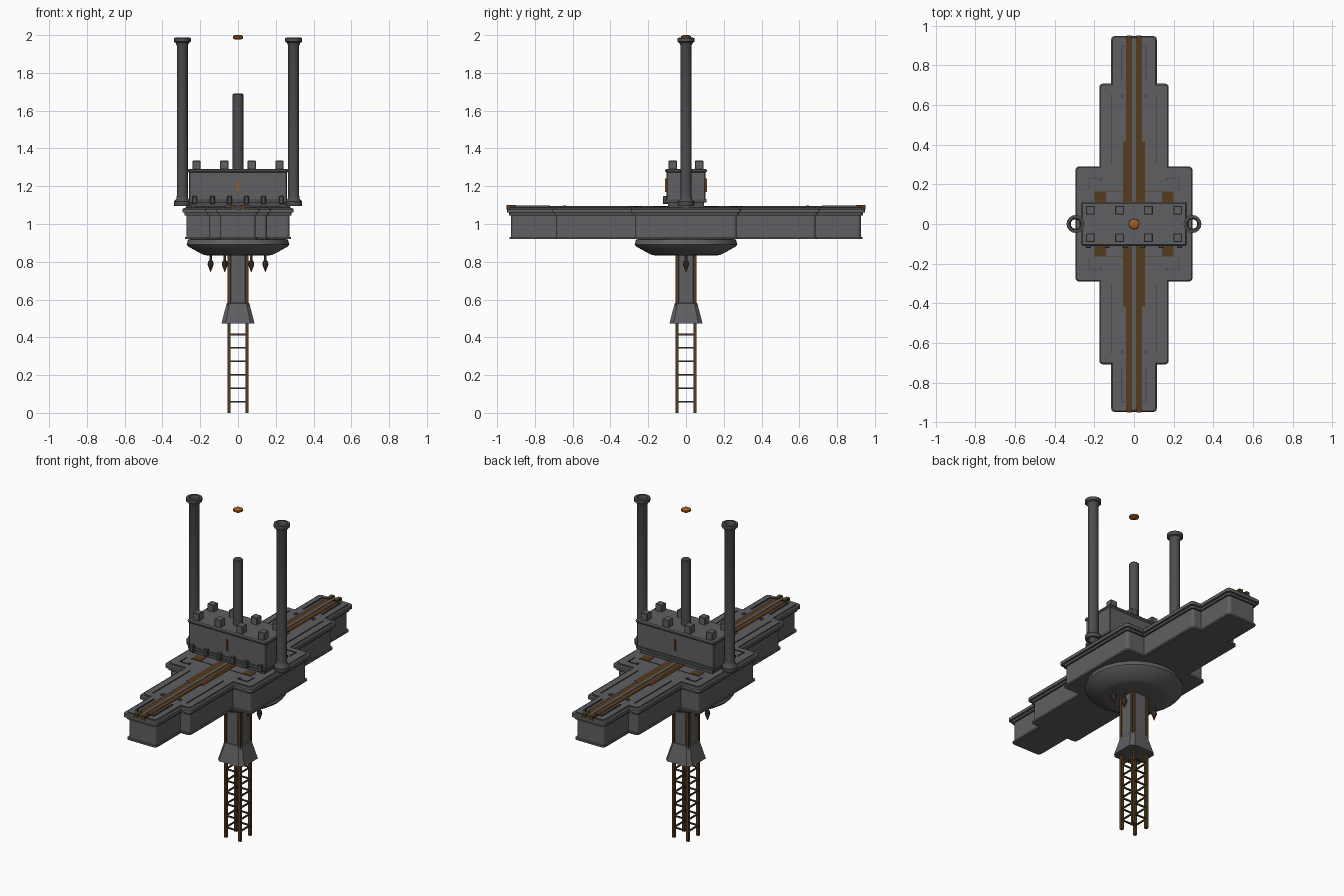
import bpy, bmesh, math
from mathutils import Matrix

if "Cube" in bpy.data.objects:
    bpy.data.objects.remove(bpy.data.objects["Cube"], do_unlink=True)


def material(name, rgb):
    m = bpy.data.materials.new(name)
    m.use_nodes = True
    m.diffuse_color = (*rgb, 1)
    m.node_tree.nodes["Principled BSDF"].inputs["Base Color"].default_value = (*rgb, 1)
    return m


GREY = material("hull grey", (0.115, 0.113, 0.12))
DARK = material("dark steel", (0.075, 0.075, 0.08))
BROWN = material("rust brown", (0.09, 0.045, 0.014))
ORANGE = material("amber", (0.35, 0.11, 0.015))
TIP = material("spike brown", (0.07, 0.035, 0.022))


def finish(bm, name, mat, smooth=False):
    bmesh.ops.recalc_face_normals(bm, faces=bm.faces)
    me = bpy.data.meshes.new(name)
    bm.to_mesh(me)
    bm.free()
    ob = bpy.data.objects.new(name, me)
    me.materials.append(mat)
    bpy.context.collection.objects.link(ob)
    if smooth:
        bpy.ops.object.select_all(action='DESELECT')
        ob.select_set(True)
        bpy.context.view_layer.objects.active = ob
        bpy.ops.object.shade_smooth_by_angle(angle=math.radians(35))
    return ob


def add_box(bm, x0, x1, y0, y1, z0, z1):
    m = (Matrix.Translation(((x0 + x1) / 2, (y0 + y1) / 2, (z0 + z1) / 2))
         @ Matrix.Diagonal((x1 - x0, y1 - y0, z1 - z0, 1)))
    bmesh.ops.create_cube(bm, size=1, matrix=m)


def boxes(name, mat, items, bevel=0):
    bm = bmesh.new()
    for b in items:
        add_box(bm, *b)
    if bevel:
        bmesh.ops.bevel(bm, geom=bm.edges[:], offset=bevel, segments=1, affect='EDGES')
    return finish(bm, name, mat)


def mirrored(items):
    """Repeat boxes given in the +x +y quarter in all four quarters."""
    out = []
    for x0, x1, y0, y1, z0, z1 in items:
        for sx in (1, -1):
            for sy in (1, -1):
                xs, ys = sorted((sx * x0, sx * x1)), sorted((sy * y0, sy * y1))
                out.append((*xs, *ys, z0, z1))
    return out


def lathe(name, mat, profile, x=0, y=0, sides=16, closed=False):
    bm = bmesh.new()
    rings = []
    for r, z in profile:
        rings.append([bm.verts.new((x + r * math.cos(2 * math.pi * i / sides),
                                    y + r * math.sin(2 * math.pi * i / sides), z))
                      for i in range(sides)])
    pairs = list(zip(rings, rings[1:]))
    if closed:
        pairs.append((rings[-1], rings[0]))
    else:
        bm.faces.new(rings[0])
        bm.faces.new(rings[-1])
    for a, b in pairs:
        for i in range(sides):
            j = (i + 1) % sides
            bm.faces.new((a[i], a[j], b[j], b[i]))
    return finish(bm, name, mat, True)


# Stepped deck: layers share one outline with different insets
TIERS = ((0.295, 0.29), (0.175, 0.708), (0.115, 0.948))


def deck_layer(name, inset, z0, z1, mat=GREY, soften=0.0):
    quarter = []
    low = None
    for w, l in TIERS:
        if low is not None:
            quarter.append((w - inset, low))
        quarter.append((w - inset, l - inset))
        low = l - inset
    right = [(x, -y) for x, y in reversed(quarter)] + quarter
    outline = right + [(-x, y) for x, y in reversed(right)]
    bm = bmesh.new()
    face = bm.faces.new([bm.verts.new((x, y, z0)) for x, y in outline])
    new = bmesh.ops.extrude_face_region(bm, geom=[face])["geom"]
    bmesh.ops.translate(bm, vec=(0, 0, z1 - z0),
                        verts=[v for v in new if isinstance(v, bmesh.types.BMVert)])
    bmesh.ops.recalc_face_normals(bm, faces=bm.faces)
    corners = [e for e in bm.edges if abs(e.verts[0].co.z - e.verts[1].co.z) > 1e-4
               and e.calc_face_angle_signed() > 0]
    bmesh.ops.bevel(bm, geom=corners, offset=0.018, segments=3, profile=0.5, affect='EDGES')
    if soften:
        rim = [e for e in bm.edges if all(v.co.z > z1 - 1e-4 for v in e.verts)]
        bmesh.ops.bevel(bm, geom=rim, offset=soften, segments=1, affect='EDGES')
    return finish(bm, name, mat)


deck_layer("deck_bottom_lip", 0.014, 0.92, 0.93)
deck_layer("deck_hull", 0.022, 0.928, 1.05)
deck_layer("deck_cornice", 0.012, 1.045, 1.062, DARK)
deck_layer("deck_rim", 0.0, 1.06, 1.084, GREY, 0.006)
deck_layer("deck_top", 0.016, 1.08, 1.09)

# Painted tracks and pads on the deck
boxes("deck_tracks", BROWN, mirrored([
    (0.009, 0.04, 0, 0.946, 1.085, 1.094),
    (0.04, 0.055, 0, 0.415, 1.085, 1.093),
    (0.14, 0.2, 0.11, 0.165, 1.085, 1.093),
    (0.05, 0.14, 0.162, 0.165, 1.085, 1.092)]))
boxes("track_end_clamps", BROWN, mirrored([(0.012, 0.036, 0.9, 0.95, 1.076, 1.1)]))
boxes("track_center_rail", GREY, [(-0.008, 0.008, -0.94, 0.94, 1.085, 1.095)])

# Dark trim lines, brackets and studs
boxes("deck_trim", DARK, mirrored([
    (0.058, 0.065, 0.72, 0.9, 1.085, 1.097),
    (0.04, 0.065, 0.893, 0.9, 1.085, 1.097),
    (0.112, 0.117, 0.3, 0.655, 1.085, 1.094),
    (0.052, 0.066, 0.635, 0.652, 1.085, 1.097),
    (0.225, 0.23, 0.17, 0.235, 1.085, 1.094),
    (0.18, 0.23, 0.23, 0.235, 1.085, 1.094),
    (0.162, 0.174, 0.22, 0.235, 1.085, 1.096)]))

# Machinery block
boxes("block_base", DARK, [(-0.245, 0.245, -0.095, 0.095, 1.085, 1.13)])
boxes("block_body", GREY, [(-0.26, 0.26, -0.103, 0.103, 1.125, 1.28)], 0.005)
boxes("block_top", GREY, [(-0.266, 0.266, -0.11, 0.11, 1.272, 1.292)], 0.006)
boxes("block_knobs", GREY, [(x - 0.022, x + 0.022, y - 0.022, y + 0.022, 1.285, 1.335)
                            for x in (-0.22, -0.073, 0.073, 0.22) for y in (-0.07, 0.07)], 0.003)
boxes("block_pegs", DARK, [(x - 0.012, x + 0.012, -0.122, -0.09, 1.105, 1.148)
                           for x in (-0.23, -0.135, -0.045, 0.045, 0.135, 0.23)], 0.003)
boxes("block_skirt", DARK, [(-0.26, 0.26, -0.108, 0.108, 1.115, 1.132)])
boxes("block_lights", ORANGE, [(-0.004, 0.004, s * 0.106 - 0.004, s * 0.106 + 0.004, 1.17, 1.24)
                               for s in (-1, 1)])

# Mast, beacon and two hollow towers
lathe("central_mast", DARK, [(0.028, 1.28), (0.028, 1.685), (0.024, 1.69)], sides=12)
lathe("floating_beacon", ORANGE, [(0.016, 1.977), (0.027, 1.983), (0.027, 1.994), (0.016, 2.0)], sides=10)
for side, sx in (("left", 1), ("right", -1)):
    lathe(side + "_tower", DARK,
          [(0.03, 1.095), (0.043, 1.095), (0.045, 1.118), (0.032, 1.132), (0.029, 1.15),
           (0.029, 1.945), (0.036, 1.96), (0.045, 1.965), (0.045, 1.985), (0.03, 1.987),
           (0.024, 1.97), (0.024, 1.11)], x=sx * 0.295, closed=True)
    boxes(side + "_tower_bracket", DARK,
          [(*sorted((sx * 0.235, sx * 0.275)), -0.015, 0.015, 1.09, 1.115)])

# Dish under the deck
lathe("lower_dish", GREY, [(0.22, 0.925), (0.264, 0.918), (0.272, 0.892), (0.262, 0.88),
                           (0.205, 0.848), (0.18, 0.836), (0.165, 0.834)], sides=36)

# Hanging spikes
for i, x in enumerate((-0.145, -0.07, 0.07, 0.145)):
    lathe("spike_shaft_%d" % i, DARK, [(0.007, 0.79), (0.007, 0.84)], x, sides=8)
    lathe("spike_tip_%d" % i, TIP, [(0.001, 0.745), (0.016, 0.785), (0.013, 0.802), (0.006, 0.808)],
          x, sides=8)


# Chamfered square column and flared collar
def column(name, mat, sections):
    bm = bmesh.new()
    rings = []
    for h, c, z in sections:
        pts = [(h, -c), (h, c), (c, h), (-c, h), (-h, c), (-h, -c), (-c, -h), (c, -h)]
        rings.append([bm.verts.new((x, y, z)) for x, y in pts])
    bm.faces.new(rings[0])
    bm.faces.new(rings[-1])
    for a, b in zip(rings, rings[1:]):
        for i in range(8):
            j = (i + 1) % 8
            bm.faces.new((a[i], a[j], b[j], b[i]))
    finish(bm, name, mat)


column("column", GREY, [(0.055, 0.036, 0.57), (0.055, 0.036, 0.84)])
column("flared_collar", GREY, [(0.088, 0.066, 0.472), (0.06, 0.045, 0.58), (0.05, 0.04, 0.584)])

# Lattice legs with rungs on every side
boxes("lattice_legs", BROWN, mirrored([(0.04, 0.056, 0.04, 0.056, 0, 0.835)]))
rungs = []
for k in range(6):
    z = 0.06 + 0.071 * k
    for s in (-1, 1):
        c = s * 0.048
        rungs.append((-0.05, 0.05, c - 0.004, c + 0.004, z - 0.004, z + 0.004))
        rungs.append((c - 0.004, c + 0.004, -0.05, 0.05, z - 0.004, z + 0.004))
boxes("lattice_rungs", TIP, rungs)
